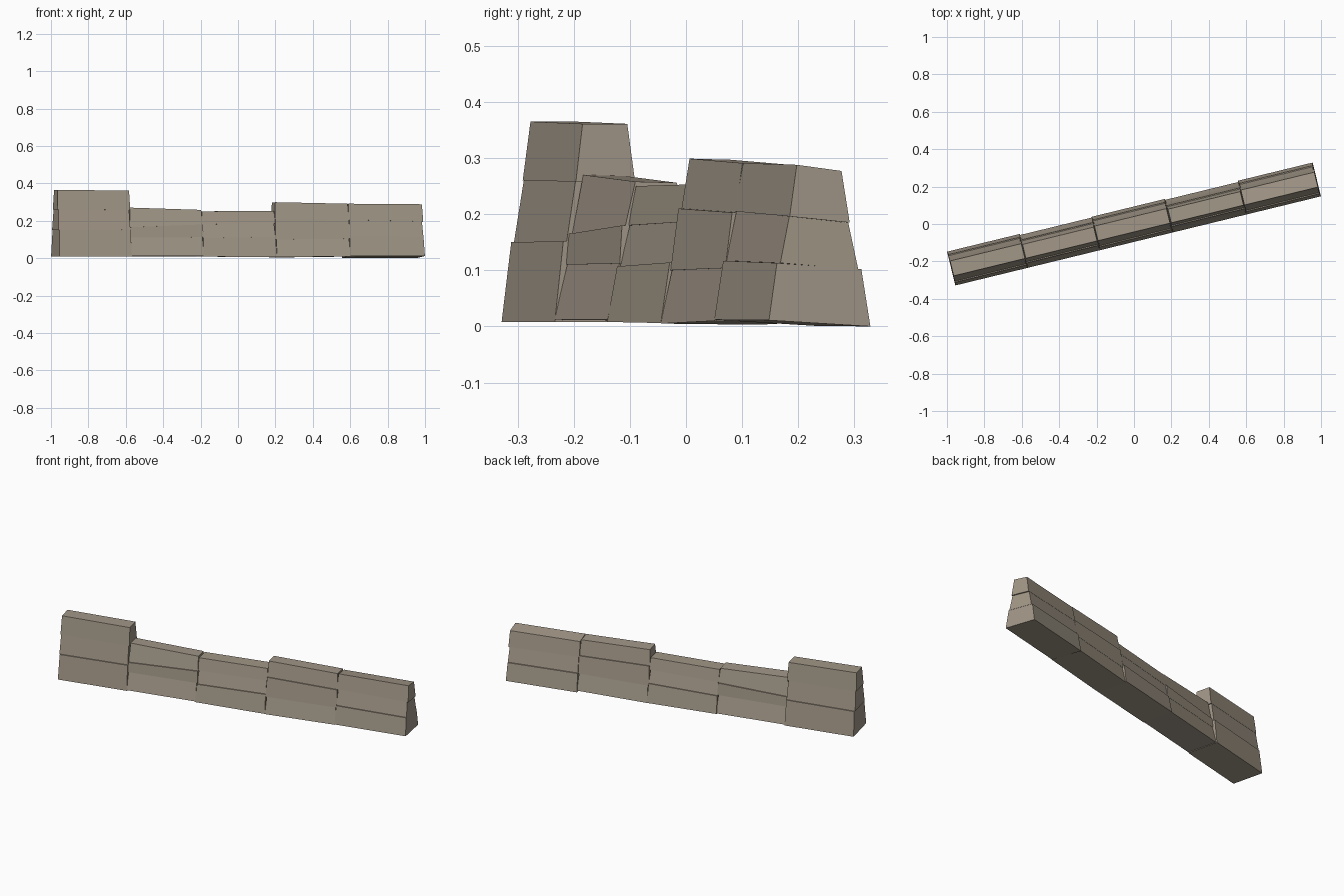
import bpy
import bmesh
from math import radians
from mathutils import Matrix

if "Cube" in bpy.data.objects:
    bpy.data.objects.remove(bpy.data.objects["Cube"])

# Weathered stone
stone = bpy.data.materials.new("warm_grey_stone")
stone.use_nodes = True
colour = (0.36, 0.31, 0.245, 1)
stone.diffuse_color = colour
stone.node_tree.nodes["Principled BSDF"].inputs["Base Color"].default_value = colour

TURN = Matrix.Rotation(radians(13.7), 4, "Z")
HALF_BASE, HALF_TOP = 0.093, 0.041


def block(name, ends, low, high, half_low, half_high, back_low, back_high):
    """Tapered stone; low and high give left and right heights of the front edge."""
    bm = bmesh.new()
    rings = []
    for level, half, back, inset in ((low, half_low, back_low, 0),
                                     (high, half_high, back_high, 0.004)):
        left, right = ends[0] + inset, ends[1] - inset
        ring = [(left, -half[0], level[0]), (right, -half[0], level[1]),
                (right, half[1], level[1] + back), (left, half[1], level[0] + back)]
        rings.append([bm.verts.new(p) for p in ring])
    bottom, top = rings
    bm.faces.new(bottom[::-1])
    bm.faces.new(top)
    for i in range(4):
        j = (i + 1) % 4
        bm.faces.new((bottom[i], bottom[j], top[j], top[i]))
    bm.transform(TURN)
    mesh = bpy.data.meshes.new(name)
    bm.to_mesh(mesh)
    bm.free()
    mesh.materials.append(stone)
    bpy.context.collection.objects.link(bpy.data.objects.new(name, mesh))


# Section: ends, levels of the course joints (left, right), back widening, back tilt
sections = [
    ((-1.006, -0.606), [(.008, .008), (.15, .152), (.26, .258), (.365, .361)], 0.0, 0.0),
    ((-0.612, -0.206), [(.012, .012), (.11, .112), (.165, .18), (.27, .258)], -0.006, -0.002),
    ((-0.212, 0.192), [(.008, .006), (.107, .114), (.18, .186), (.25, .253)], -0.002, 0.0),
    ((0.188, 0.600), [(.005, .01), (.1, .104), (.21, .203), (.299, .291)], -0.007, -0.002),
    ((0.594, 1.006), [(.012, .011), (.117, .113), (.205, .196), (.291, .288)], 0.0, -0.011),
]

for s, (ends, levels, widen, tilt) in enumerate(sections):
    base, crest = levels[0][0], levels[-1][0]

    def half_width(z, ledge):
        t = (z - base) / (crest - base)
        w = HALF_BASE + (HALF_TOP - HALF_BASE) * t + ledge
        return w, w + widen

    # Each course overhangs a little at its foot or head, leaving a fine ledge
    for c in range(3):
        low, high = levels[c], levels[c + 1]
        shift = 0.004 if (c + s) % 2 == 0 else -0.003
        foot = 0 if c == 0 else -0.002
        head = 0 if c == 2 else shift
        nudge = 0.003 * ((c + s) % 2)
        block(f"wall_section_{s + 1}_course_{c + 1}",
              (ends[0] + nudge * (s > 0), ends[1] - nudge),
              low, high,
              half_width(low[0], foot), half_width(high[0], head),
              tilt, tilt)
